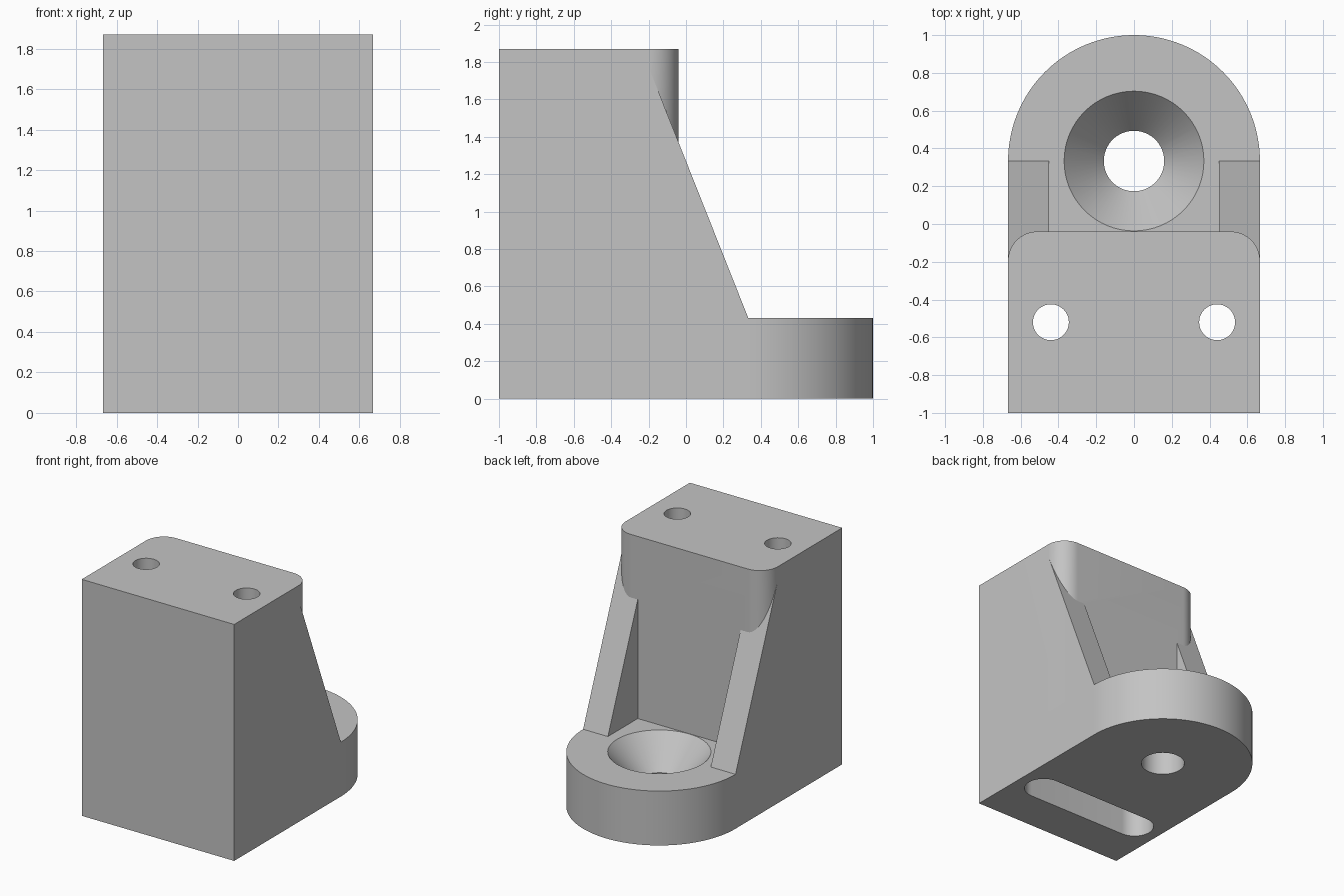
import bpy
import bmesh
from math import pi, sin, cos, radians
from mathutils import Vector

default = bpy.data.objects.get("Cube")
if default:
    bpy.data.objects.remove(default, do_unlink=True)

HALF_WIDTH = 2 / 3
HEIGHT = 1.87
FOOT_TOP = 0.43
FOOT_Y = 1 / 3          # centre of the round foot
BACK = -0.04            # rear wall of the tall block
FILLET = 0.155
BOLT_X, BOLT_Y = 0.44, -0.52

gray = bpy.data.materials.new("light gray")
gray.use_nodes = True
color = (0.55, 0.55, 0.55, 1)
gray.diffuse_color = color
gray.node_tree.nodes["Principled BSDF"].inputs["Base Color"].default_value = color


def arc(cx, cy, r, start, end, steps):
    angles = [radians(start + (end - start) * i / steps) for i in range(steps + 1)]
    return [(cx + r * cos(a), cy + r * sin(a)) for a in angles]


def finish(name, bm):
    bmesh.ops.recalc_face_normals(bm, faces=bm.faces)
    mesh = bpy.data.meshes.new(name)
    bm.to_mesh(mesh)
    bm.free()
    obj = bpy.data.objects.new(name, mesh)
    bpy.context.collection.objects.link(obj)
    mesh.materials.append(gray)
    return obj


def prism(name, outline, low, high, along_x=False):
    """Extrude an outline along z, or a (y, z) profile along x."""
    bm = bmesh.new()
    place = (lambda a, b: (low, a, b)) if along_x else (lambda a, b: (a, b, low))
    face = bm.faces.new([bm.verts.new(place(a, b)) for a, b in outline])
    step = Vector((high - low, 0, 0) if along_x else (0, 0, high - low))
    grown = bmesh.ops.extrude_face_region(bm, geom=[face])["geom"]
    bmesh.ops.translate(bm, vec=step,
                        verts=[v for v in grown if isinstance(v, bmesh.types.BMVert)])
    return finish(name, bm)


def lathe(name, profile, x, y, sides=64):
    """Solid of revolution from (radius, z) points, capped at both ends."""
    bm = bmesh.new()
    rings = [[bm.verts.new((x + r * cos(2 * pi * i / sides),
                            y + r * sin(2 * pi * i / sides), z))
              for i in range(sides)] for r, z in profile]
    for a, b in zip(rings, rings[1:]):
        for i in range(sides):
            j = (i + 1) % sides
            bm.faces.new((a[i], a[j], b[j], b[i]))
    bm.faces.new(rings[0])
    bm.faces.new(rings[-1])
    return finish(name, bm)


def combine(target, tool, operation):
    tool.hide_render = True
    mod = target.modifiers.new(operation.title(), "BOOLEAN")
    mod.operation = operation
    mod.solver = "EXACT"
    mod.object = tool
    bpy.context.view_layer.objects.active = target
    bpy.ops.object.modifier_apply(modifier=mod.name)
    bpy.data.objects.remove(tool, do_unlink=True)


# Round-ended foot
bracket = prism("mounting_bracket",
                [(-HALF_WIDTH, -1), (HALF_WIDTH, -1)]
                + arc(0, FOOT_Y, HALF_WIDTH, 0, 180, 64), 0, FOOT_TOP)

# Tall block with rounded rear corners
corner_x, corner_y = HALF_WIDTH - FILLET, BACK - FILLET
block = prism("block",
              [(-HALF_WIDTH, -1), (HALF_WIDTH, -1)]
              + arc(corner_x, corner_y, FILLET, 0, 90, 16)
              + arc(-corner_x, corner_y, FILLET, 90, 180, 16), 0, HEIGHT)
combine(bracket, block, "UNION")

# Sloping side ribs
rib_top = FOOT_TOP + 2.52 * (FOOT_Y - corner_y)
rib_profile = [(-0.6, 0.1), (FOOT_Y, 0.1), (FOOT_Y, FOOT_TOP),
               (corner_y, rib_top), (-0.6, rib_top)]
for side in (-1, 1):
    rib = prism("rib", rib_profile, side * 0.45, side * HALF_WIDTH, along_x=True)
    combine(bracket, rib, "UNION")

# Countersunk hole in the foot
countersink = lathe("countersink",
                    [(0.16, -0.1), (0.16, 0.19), (0.37, FOOT_TOP), (0.37, FOOT_TOP + 0.02)],
                    0, FOOT_Y)
combine(bracket, countersink, "DIFFERENCE")

# Slot open at the underside
slot = prism("slot",
             arc(BOLT_X, BOLT_Y, 0.143, -90, 90, 24)
             + arc(-BOLT_X, BOLT_Y, 0.143, 90, 270, 24), -0.1, HEIGHT - FOOT_TOP)
combine(bracket, slot, "DIFFERENCE")

# Bolt holes through the top into the slot
for side in (-1, 1):
    hole = lathe("bolt_hole", [(0.095, 1.2), (0.095, HEIGHT + 0.1)],
                 side * BOLT_X, BOLT_Y, 48)
    combine(bracket, hole, "DIFFERENCE")

# Smooth curved walls, sharp edges
bpy.ops.object.select_all(action="DESELECT")
bracket.select_set(True)
bpy.context.view_layer.objects.active = bracket
bpy.ops.object.shade_smooth_by_angle(angle=radians(20))
